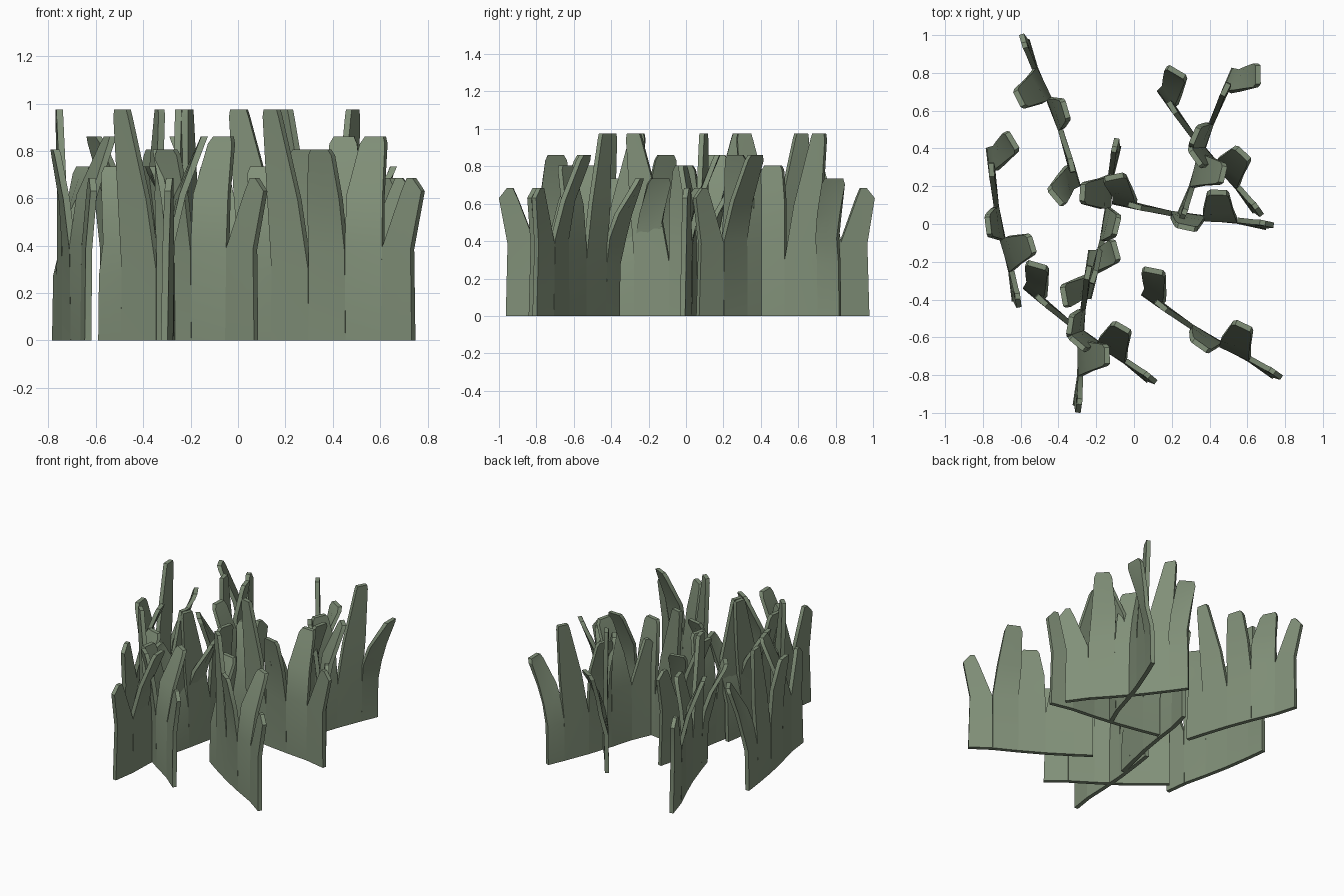
import bpy, bmesh, math
from mathutils import Vector, Matrix

if "Cube" in bpy.data.objects:
    bpy.data.objects.remove(bpy.data.objects["Cube"])

mat = bpy.data.materials.new("sage_green")
mat.diffuse_color = (0.22, 0.28, 0.19, 1)
mat.use_nodes = True
mat.node_tree.nodes["Principled BSDF"].inputs["Base Color"].default_value = mat.diffuse_color
T = 0.014   # half thickness of a blade

# Each blade: rings of (z, s_left, n_left, s_right, n_right);
# s runs along the tuft, n is sideways lean
BLADES = [
    [(0.005, -.01, .02, .15, .02), (.39, 0, .015, .15, .015), (.635, -.045, -.0, .055, .005), (.69, .0, -.0, .03, .0)],
    [(0.005, .15, .02, .32, .04), (.41, .15, .015, .32, .045), (.62, .18, -.03, .335, .015),
     (.835, .22, -.105, .335, -.085), (.865, .235, -.115, .32, -.1)],
    [(0.005, .32, .04, .50, .055), (.38, .32, .045, .50, .055), (.60, .33, .07, .495, .07),
     (.785, .345, .105, .465, .105), (.81, .36, .11, .45, .11)],
    [(0.005, .50, .055, .69, .06), (.30, .50, .055, .69, .055), (.60, .555, .055, .715, .05),
     (.95, .65, .06, .735, .055), (.98, .66, .06, .73, .055)],
    [(0.005, .69, .06, .815, .06), (.28, .69, .055, .815, .055), (.42, .69, .035, .82, .02),
     (.55, .715, -.005, .845, .0), (.71, .77, -.085, .885, -.035), (.74, .79, -.09, .88, -.05)],
]


def add_blade(bm, rings):
    loops = []
    for z, s0, n0, s1, n1 in rings:
        a, b = Vector((s0, n0, z)), Vector((s1, n1, z))
        d = (b - a).normalized()
        off = Vector((-d.y, d.x, 0)) * T
        mid = (a + b) / 2
        loops.append([bm.verts.new(p) for p in
                      (a - off, mid - off, b - off, b + off, mid + off, a + off)])
    for lo, hi in zip(loops, loops[1:]):
        for i in range(6):
            j = (i + 1) % 6
            bm.faces.new((lo[i], lo[j], hi[j], hi[i]))
    bm.faces.new(loops[0][::-1])
    bm.faces.new(loops[-1])


# One five-bladed tuft, shared by all copies
bm = bmesh.new()
for rings in BLADES:
    add_blade(bm, rings)
bmesh.ops.translate(bm, verts=bm.verts, vec=(0, 0, -0.005))
bmesh.ops.recalc_face_normals(bm, faces=bm.faces)
mesh = bpy.data.meshes.new("grass_tuft")
bm.to_mesh(mesh)
bm.free()
mesh.materials.append(mat)

# Plan positions of the two outer tips of every tuft
TUFTS = [
    ((.785, -.81), (.04, -.24)),
    ((.115, -.83), (-.57, -.21)),
    ((-.60, 1.0), (-.37, .10)),
    ((-.605, -.43), (-.68, .48)),
    ((.735, .0), (-.16, .23)),
    ((.68, .05), (.17, .83)),
    ((.26, .03), (.64, .83)),
    ((-.10, .44), (-.35, -.43)),
    ((-.29, -.99), (-.12, -.09)),
]
LA, LB = Vector((-.045, -.005, 0)), Vector((.89, -.04, 0))
for k, (p, q) in enumerate(TUFTS):
    p, q = Vector((*p, 0)), Vector((*q, 0))
    ang = math.atan2(q.y - p.y, q.x - p.x) - math.atan2(LB.y - LA.y, LB.x - LA.x)
    rot = Matrix.Rotation(ang, 4, 'Z')
    shift = (p + q) / 2 - rot @ ((LA + LB) / 2)
    ob = bpy.data.objects.new("grass_tuft_%d" % (k + 1), mesh)
    ob.matrix_world = Matrix.Translation(shift) @ rot
    bpy.context.collection.objects.link(ob)

# Smooth the blade faces, keep the rims sharp
ob.select_set(True)
bpy.context.view_layer.objects.active = ob
bpy.ops.object.shade_smooth_by_angle(angle=math.radians(30))
